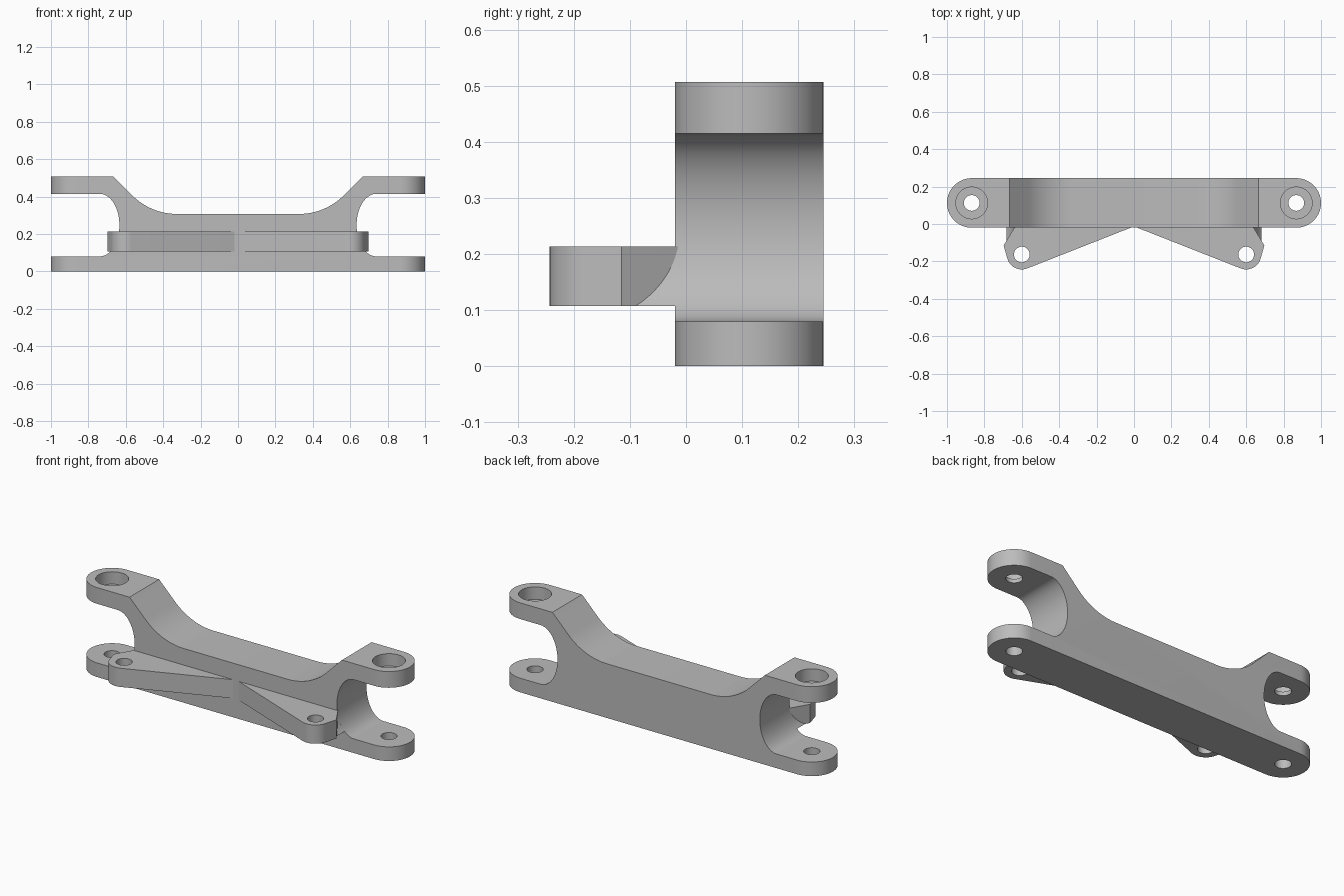
import bpy, bmesh, math
from mathutils import Vector

cube = bpy.data.objects.get("Cube")
if cube:
    bpy.data.objects.remove(cube, do_unlink=True)

grey = bpy.data.materials.new("plain grey")
grey.use_nodes = True
colour = (0.5, 0.5, 0.5, 1)
grey.diffuse_color = colour
grey.node_tree.nodes["Principled BSDF"].inputs["Base Color"].default_value = colour


def prism(name, points, axis, lo, hi):
    """Extrude an outline: XZ outline along 'y', or XY outline along 'z'."""
    bm = bmesh.new()
    place = (lambda a, b: (a, lo, b)) if axis == "y" else (lambda a, b: (a, b, lo))
    face = bm.faces.new([bm.verts.new(place(a, b)) for a, b in points])
    out = bmesh.ops.extrude_face_region(bm, geom=[face])
    move = Vector((0, hi - lo, 0)) if axis == "y" else Vector((0, 0, hi - lo))
    bmesh.ops.translate(bm, vec=move,
                        verts=[v for v in out["geom"] if isinstance(v, bmesh.types.BMVert)])
    bmesh.ops.recalc_face_normals(bm, faces=bm.faces)
    mesh = bpy.data.meshes.new(name)
    bm.to_mesh(mesh)
    bm.free()
    mesh.materials.append(grey)
    obj = bpy.data.objects.new(name, mesh)
    bpy.context.collection.objects.link(obj)
    return obj


def activate(obj):
    bpy.ops.object.select_all(action="DESELECT")
    obj.select_set(True)
    bpy.context.view_layer.objects.active = obj


def combine(obj, tool, operation):
    """Apply a boolean and discard the tool."""
    tool.hide_render = True
    mod = obj.modifiers.new("cut", "BOOLEAN")
    mod.operation, mod.solver, mod.object = operation, "EXACT", tool
    activate(obj)
    bpy.ops.object.modifier_apply(modifier=mod.name)
    bpy.data.objects.remove(tool, do_unlink=True)


def arc(cx, cy, rx, ry, start, end, steps):
    angles = [math.radians(start + (end - start) * i / steps) for i in range(steps + 1)]
    return [(cx + rx * math.cos(a), cy + ry * math.sin(a)) for a in angles]


def drill(obj, x, y, radius, lo, hi):
    circle = arc(x, y, radius, radius, 0, 360, 40)[:-1]
    combine(obj, prism("hole_cutter", circle, "z", lo, hi), "DIFFERENCE")


def finish(obj):
    activate(obj)
    bpy.ops.object.shade_smooth_by_angle(angle=math.radians(25))


# Main dimensions
FRONT, BACK = -0.02, 0.245
MID, R = (FRONT + BACK) / 2, (BACK - FRONT) / 2
LUG_X = 1 - R
LUG_LOW, LUG_HIGH, TOP, WAIST = 0.08, 0.415, 0.507, 0.307
JAW_MID, JAW_H = (LUG_LOW + LUG_HIGH) / 2, (LUG_HIGH - LUG_LOW) / 2
JAW_X, JAW_W = 0.634, 0.106
ARM_LOW, ARM_HIGH = 0.107, 0.213

# Body: forked side profile with a dipped top
bend = 0.34
shoulder = 0.666
flat_x = shoulder - (TOP - WAIST) - bend * math.tan(math.radians(22.5))
half = [(1.05, 0), (1.05, LUG_LOW)]
half += arc(JAW_X + JAW_W, JAW_MID, JAW_W, JAW_H, 270, 90, 36)
half += [(1.05, LUG_HIGH), (1.05, TOP), (shoulder, TOP)]
half += arc(flat_x, WAIST + bend, bend, bend, -45, -90, 16)
body = prism("forked_body", half + [(-x, z) for x, z in reversed(half)], "y",
             FRONT - 0.1, BACK + 0.1)

# Round the ends in plan
plan = arc(LUG_X, MID, R, R, -90, 90, 32) + arc(-LUG_X, MID, R, R, 90, 270, 32)
combine(body, prism("plan_cutter", plan, "z", -0.1, 0.7), "INTERSECT")

# Pin holes through both lugs, counterbored from the top
for side in (1, -1):
    drill(body, side * LUG_X, MID, 0.042, -0.1, 0.7)
    drill(body, side * LUG_X, MID, 0.085, TOP - 0.07, 0.7)
finish(body)

# Slanted arms on the front, each with a rounded tip, a hole and a curved root
for side, name in ((1, "left_arm"), (-1, "right_arm")):
    outline = [(0, 0), (0, -0.013)]
    outline += arc(0.6, -0.163, 0.08, 0.08, -111.4, -16, 16)
    outline += [(0.697, -0.115), (0.64, FRONT), (0.627, 0)]
    arm = prism(name, [(side * x, y) for x, y in outline], "z", ARM_LOW, ARM_HIGH)

    # The root follows the curve of the body's jaw
    root = [(0.6, ARM_HIGH), (0.6, ARM_LOW)]
    for i in range(13):
        z = ARM_LOW + (ARM_HIGH - ARM_LOW) * i / 12
        t = (z - JAW_MID) / JAW_H
        root.append((JAW_X + JAW_W * (1 - math.sqrt(1 - t * t)), z))
    combine(arm, prism("arm_root", [(side * x, z) for x, z in root], "y",
                       -0.1, FRONT + 0.001), "UNION")
    drill(arm, side * 0.6, -0.163, 0.042, 0, 0.4)
    finish(arm)
